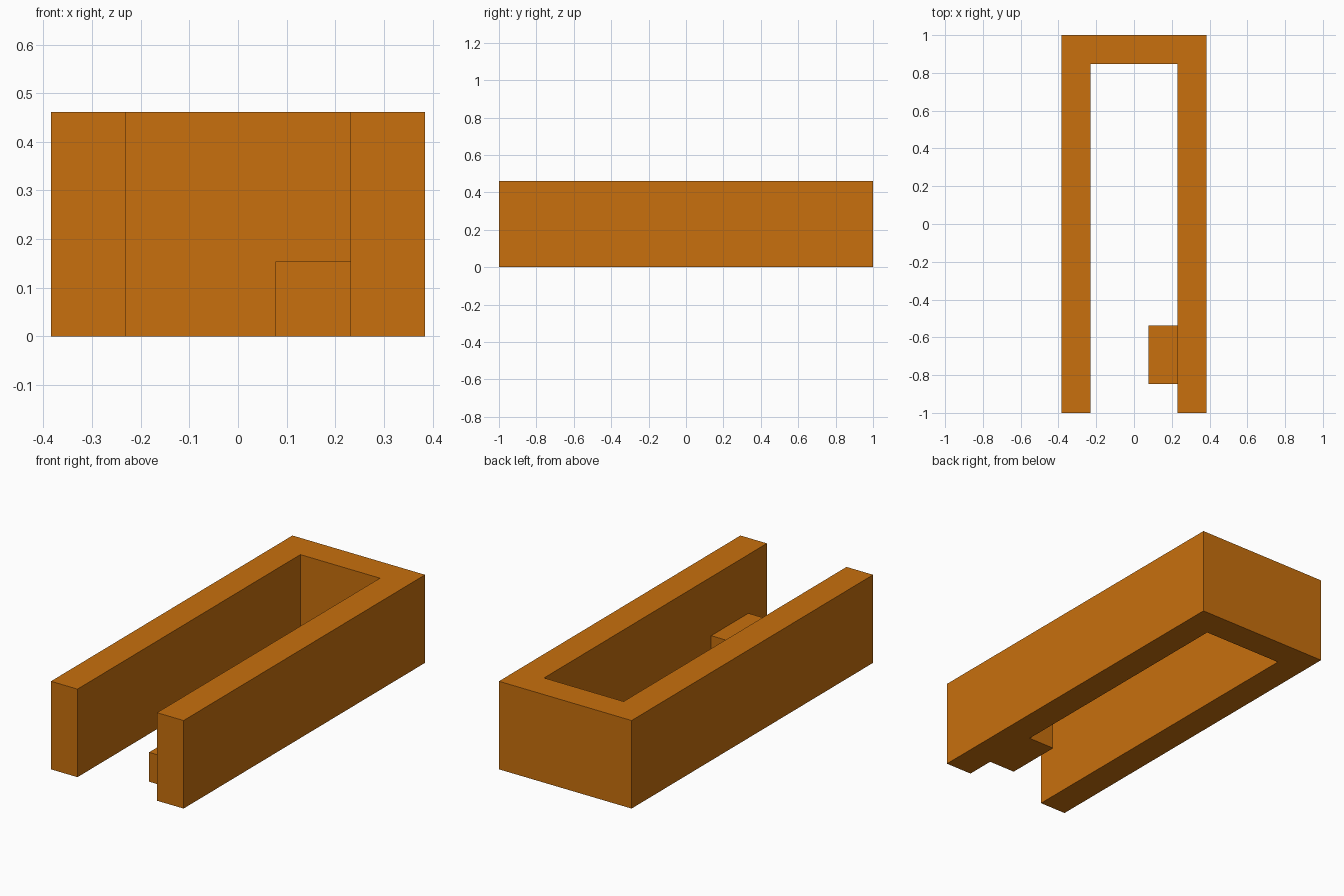
import bpy, bmesh

if "Cube" in bpy.data.objects:
    bpy.data.objects.remove(bpy.data.objects["Cube"])

U = 2 / 13  # wall thickness; every size is a multiple of it

orange = bpy.data.materials.new("orange")
orange.diffuse_color = (0.58, 0.16, 0.004, 1)
orange.use_nodes = True
orange.node_tree.nodes["Principled BSDF"].inputs["Base Color"].default_value = orange.diffuse_color


def extrude_profile(name, points, height):
    """Solid made by raising a floor outline, given in wall units, from z = 0."""
    bm = bmesh.new()
    base = bm.faces.new([bm.verts.new((x * U, y * U, 0)) for x, y in points])
    top = bmesh.ops.extrude_face_region(bm, geom=[base], use_keep_orig=True)
    verts = [g for g in top["geom"] if isinstance(g, bmesh.types.BMVert)]
    bmesh.ops.translate(bm, verts=verts, vec=(0, 0, height * U))
    bmesh.ops.recalc_face_normals(bm, faces=bm.faces)
    mesh = bpy.data.meshes.new(name)
    bm.to_mesh(mesh)
    bm.free()
    mesh.materials.append(orange)
    obj = bpy.data.objects.new(name, mesh)
    bpy.context.collection.objects.link(obj)
    return obj


# U-shaped wall, open at the front: right half of the outline, then its mirror
half = [(1.5, 5.5), (1.5, -6.5), (2.5, -6.5), (2.5, 6.5)]
extrude_profile("u_shaped_wall", half + [(-x, y) for x, y in reversed(half)], 3)

# Low block on the inside of the right wall
extrude_profile("inner_block", [(0.5, -5.5), (1.5, -5.5), (1.5, -3.5), (0.5, -3.5)], 1)
